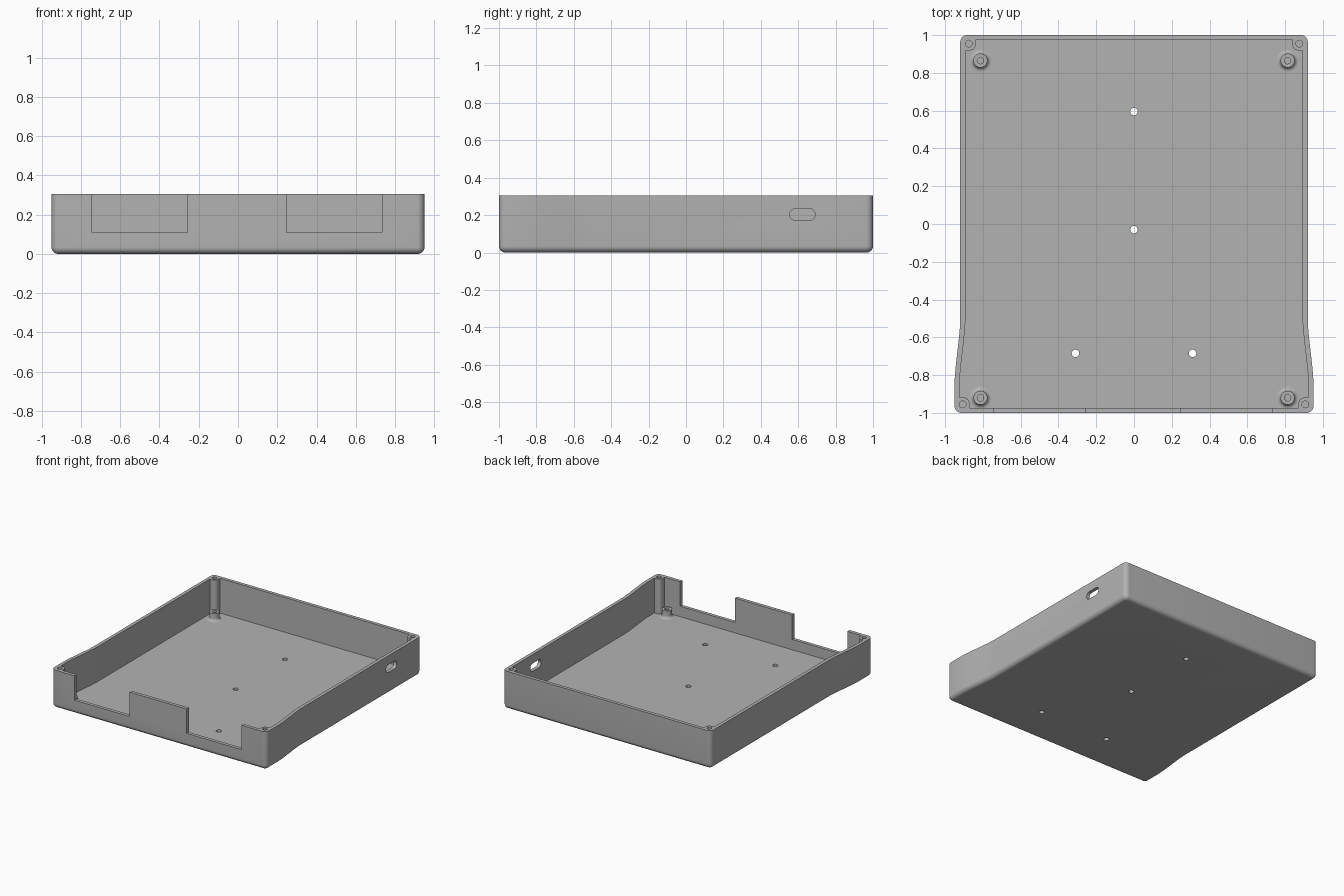
import bpy, bmesh, math
from mathutils import Matrix

if "Cube" in bpy.data.objects:
    bpy.data.objects.remove(bpy.data.objects["Cube"], do_unlink=True)

TOP, FLOOR, WALL = 0.305, 0.027, 0.027
CORNER, FILLET = 0.036, 0.034

grey = bpy.data.materials.new("plain grey")
grey.use_nodes = True
GREY = (0.45, 0.45, 0.45, 1)
grey.diffuse_color = GREY
grey.node_tree.nodes["Principled BSDF"].inputs["Base Color"].default_value = GREY


def finish(name, bm):
    bmesh.ops.recalc_face_normals(bm, faces=bm.faces)
    mesh = bpy.data.meshes.new(name)
    bm.to_mesh(mesh)
    bm.free()
    mesh.materials.append(grey)
    ob = bpy.data.objects.new(name, mesh)
    bpy.context.collection.objects.link(ob)
    return ob


def activate(ob):
    bpy.ops.object.select_all(action='DESELECT')
    ob.select_set(True)
    bpy.context.view_layer.objects.active = ob


def combine(ob, tool, operation='DIFFERENCE'):
    tool.hide_render = True
    activate(ob)
    mod = ob.modifiers.new("combine", 'BOOLEAN')
    mod.operation, mod.solver, mod.object = operation, 'EXACT', tool
    bpy.ops.object.modifier_apply(modifier=mod.name)
    bpy.data.objects.remove(tool, do_unlink=True)


def outline(inset):
    """Plan of the case: rounded corners, sides flaring toward the front."""
    r = max(CORNER - inset, 0.002)
    half = []
    for i in range(9):
        a = -math.pi / 2 + math.pi / 2 * i / 8
        half.append((0.95 - inset - r + r * math.cos(a), -1 + inset + r + r * math.sin(a)))
    for i in range(13):
        t = i / 12
        ease = 0.6 * t + 0.4 * t * t * (3 - 2 * t)
        half.append((0.95 - 0.03 * ease - inset, -0.83 + 0.31 * t))
    for i in range(9):
        a = math.pi / 2 * i / 8
        half.append((0.92 - inset - r + r * math.cos(a), 1 - inset - r + r * math.sin(a)))
    return half + [(-x, y) for x, y in reversed(half)]


def loft(name, levels):
    """Stack plan outlines given as (inset, z) and cap both ends."""
    bm = bmesh.new()
    rings = [[bm.verts.new((x, y, z)) for x, y in outline(d)] for d, z in levels]
    n = len(rings[0])
    for a, b in zip(rings, rings[1:]):
        for i in range(n):
            j = (i + 1) % n
            bm.faces.new((a[i], a[j], b[j], b[i]))
    bm.faces.new(rings[0])
    bm.faces.new(rings[-1])
    return finish(name, bm)


def box(name, x0, x1, y0, y1, z0, z1, pick=None, radius=0.0):
    """Box with optional rounding of the edges chosen by pick."""
    bm = bmesh.new()
    bmesh.ops.create_cube(bm, size=1)
    for v in bm.verts:
        v.co = ((x0 + x1) / 2 + v.co.x * (x1 - x0),
                (y0 + y1) / 2 + v.co.y * (y1 - y0),
                (z0 + z1) / 2 + v.co.z * (z1 - z0))
    if pick:
        edges = [e for e in bm.edges if pick(e.verts[0].co, e.verts[1].co)]
        bmesh.ops.bevel(bm, geom=edges, offset=radius, segments=8, profile=0.5, affect='EDGES')
    return finish(name, bm)


def cylinder(name, x, y, z0, z1, r):
    bm = bmesh.new()
    bmesh.ops.create_cone(bm, cap_ends=True, segments=32, radius1=r, radius2=r, depth=z1 - z0,
                          matrix=Matrix.Translation((x, y, (z0 + z1) / 2)))
    return finish(name, bm)


# Tray with a rounded bottom edge, hollowed out
levels = []
for i in range(9):
    a = math.pi / 2 * i / 8
    levels.append((FILLET * (1 - math.sin(a)), FILLET * (1 - math.cos(a))))
tray = loft("tray", levels + [(0, TOP)])
combine(tray, loft("cavity", [(WALL, FLOOR), (WALL, TOP + 0.1)]))

# Corner screw posts, rounded on the inward edge, with blind holes
for side in (-1, 1):
    for end, px, py in ((1, 0.875, 0.955), (-1, 0.907, -0.955)):
        inner, outer = side * (px - 0.036), side * (px + 0.03)
        near, far = py - end * 0.036, py + end * 0.03

        def inward(a, b):
            return all(abs(v.x - inner) < 1e-4 and abs(v.y - near) < 1e-4 for v in (a, b))

        post = box("corner_post", min(inner, outer), max(inner, outer), min(near, far),
                   max(near, far), FLOOR - 0.01, TOP, inward, 0.03)
        combine(tray, post, 'UNION')
        combine(tray, cylinder("post_hole", side * px, py, 0.1, TOP + 0.1, 0.018))

# Two front notches
for x0, x1 in ((-0.745, -0.257), (0.247, 0.733)):
    combine(tray, box("notch", x0, x1, -1.1, -0.96, 0.11, TOP + 0.1))

# Rounded port slot in the left wall
slot = box("slot", 0.85, 1.0, 0.555, 0.69, 0.172, 0.234,
           lambda a, b: abs(a.x - b.x) > 0.1, 0.0295)
combine(tray, slot)

# Holes through the floor
for x, y in ((0, 0.595), (0, -0.03), (-0.31, -0.685), (0.31, -0.685)):
    combine(tray, cylinder("floor_hole", x, y, -0.1, 0.1, 0.02))

activate(tray)
bpy.ops.object.shade_smooth_by_angle(angle=math.radians(30))


# Standoffs with a blind bore and a filleted foot
def standoff(name, x, y):
    height, r, foot = 0.088, 0.037, 0.022
    profile = [(0, FLOOR + 0.003), (0.017, FLOOR + 0.003), (0.017, height), (r, height)]
    for i in range(7):
        a = math.pi / 2 * i / 6
        profile.append((r + foot * (1 - math.cos(a)), FLOOR + foot * (1 - math.sin(a))))
    profile += [(r + foot, FLOOR - 0.005), (0, FLOOR - 0.005)]
    bm = bmesh.new()
    verts = [bm.verts.new((px, 0, pz)) for px, pz in profile]
    edges = [bm.edges.new(pair) for pair in zip(verts, verts[1:])]
    bmesh.ops.spin(bm, geom=verts + edges, cent=(0, 0, 0), axis=(0, 0, 1),
                   angle=2 * math.pi, steps=32)
    bmesh.ops.remove_doubles(bm, verts=bm.verts, dist=1e-5)
    ob = finish(name, bm)
    ob.location = (x, y, 0)
    activate(ob)
    bpy.ops.object.shade_smooth_by_angle(angle=math.radians(30))


for end, y in (("back", 0.865), ("front", -0.92)):
    for side, x in (("left", 0.813), ("right", -0.813)):
        standoff(f"{end}_{side}_standoff", x, y)
